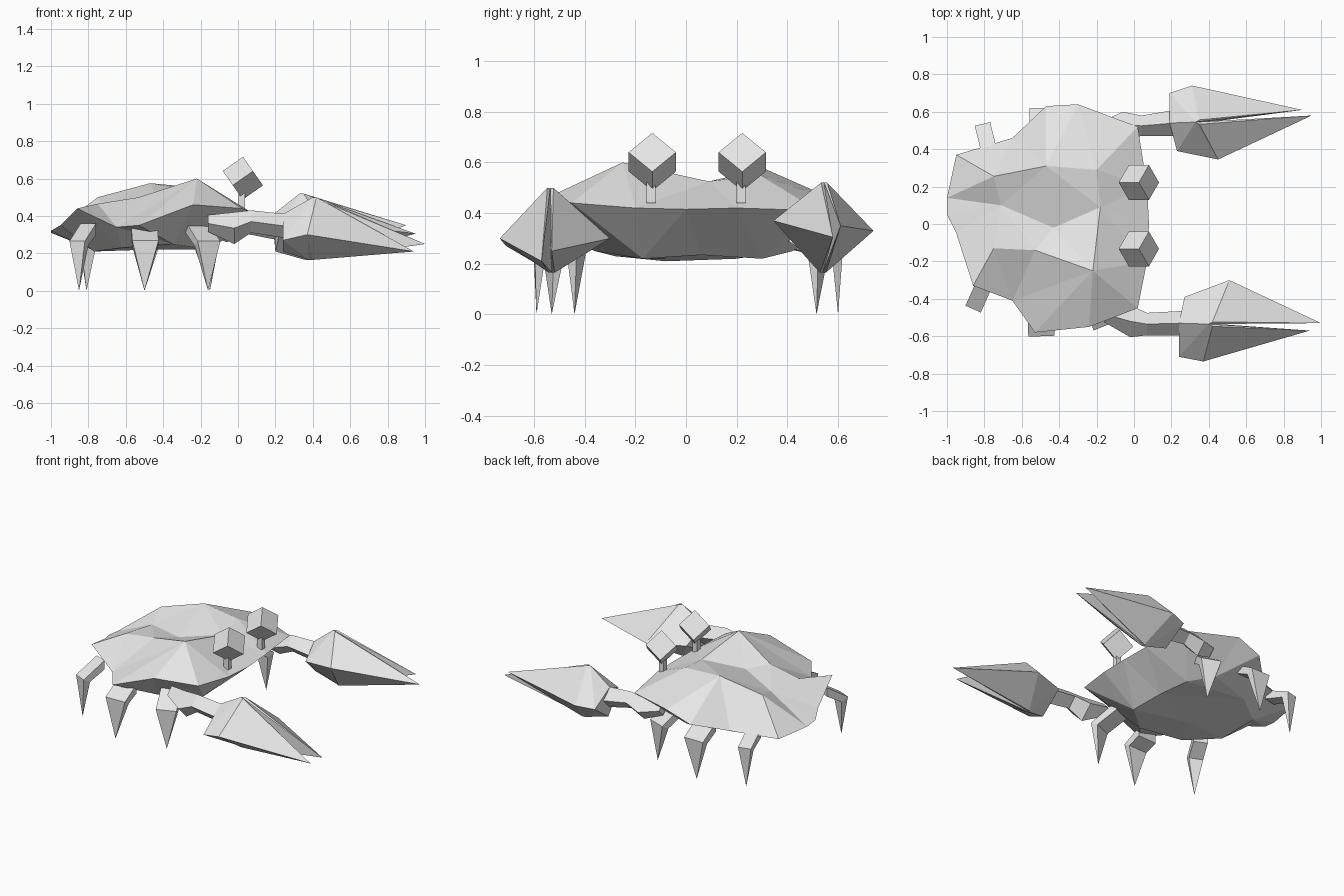
import bpy, bmesh, math
from mathutils import Vector, Matrix
from mathutils.geometry import delaunay_2d_cdt

if "Cube" in bpy.data.objects:
    bpy.data.objects.remove(bpy.data.objects["Cube"])

grey = bpy.data.materials.new("light grey")
grey.diffuse_color = (0.8, 0.8, 0.8, 1)
grey.use_nodes = True
grey.node_tree.nodes["Principled BSDF"].inputs["Base Color"].default_value = grey.diffuse_color


def finish(name, bm):
    bmesh.ops.recalc_face_normals(bm, faces=bm.faces)
    me = bpy.data.meshes.new(name)
    bm.to_mesh(me)
    bm.free()
    me.materials.append(grey)
    ob = bpy.data.objects.new(name, me)
    bpy.context.collection.objects.link(ob)
    return ob


def hull(name, pts):
    bm = bmesh.new()
    vs = [bm.verts.new(p) for p in pts]
    r = bmesh.ops.convex_hull(bm, input=vs)
    bmesh.ops.delete(bm, geom=list(set(r["geom_interior"] + r["geom_unused"])), context='VERTS')
    return finish(name, bm)


def loft(name, sections):
    # diamond cross-sections (x, y, z, radius) joined along x
    bm = bmesh.new()
    rings = [[bm.verts.new((x, y + r * a, z + r * b))
              for a, b in ((1, 0), (0, 1), (-1, 0), (0, -1))] for x, y, z, r in sections]
    for p, q in zip(rings, rings[1:]):
        for i in range(4):
            j = (i + 1) % 4
            bm.faces.new((p[i], p[j], q[j], q[i]))
    bm.faces.new(rings[0])
    bm.faces.new(rings[-1])
    return finish(name, bm)


# Shell: shared rim, with crown points above and belly points below
rim = [(0.02, .52, .41), (-.30, .64, .43), (-.47, .63, .37), (-.65, .46, .31), (-.95, .37, .30),
       (-1, .14, .31), (-1, .05, .32), (-.95, -.05, .35), (-.86, -.33, .44), (-.65, -.41, .34),
       (-.53, -.58, .35), (-.24, -.55, .46), (.02, -.45, .44), (.07, -.2, .42), (.08, 0, .415),
       (.07, .2, .42)]
crown = [(-.75, .255, .50), (-.47, .31, .575), (-.2, .29, .55), (-.71, .10, .45), (-.18, .09, .525),
         (-.43, -.02, .485), (-.75, -.13, .465), (-.53, -.14, .50), (-.22, -.25, .60)]
belly = [(-.17, .30, .22), (-.14, -.17, .22), (-.16, .06, .235), (-.3, .42, .25), (-.35, -.36, .25),
         (-.6, .33, .24), (-.62, -.28, .23), (-.78, .2, .22), (-.77, -.08, .21), (-.48, -.08, .22)]
bm = bmesh.new()
for inner in (crown, belly):
    pts = rim + inner
    n = len(rim)
    out = delaunay_2d_cdt([Vector(p[:2]) for p in pts],
                          [(i, (i + 1) % n) for i in range(n)], [], 1, 1e-5)
    vs = [bm.verts.new(pts[o[0]]) for o in out[3]]
    for f in out[2]:
        bm.faces.new([vs[i] for i in f])
bmesh.ops.remove_doubles(bm, verts=bm.verts, dist=1e-4)
finish("shell", bm)

# Eyes: tilted cubes on thin stalks
for side, y in (("right", -.133), ("left", .222)):
    bm = bmesh.new()
    m = (Matrix.Translation((.026, y, .602)) @ Matrix.Rotation(math.radians(55), 4, 'Y')
         @ Matrix.Rotation(math.radians(45), 4, 'Z'))
    bmesh.ops.create_cube(bm, size=.132, matrix=m)
    finish(side + "_eye", bm)
    bm = bmesh.new()
    m = Matrix.Translation((.02, y - .005, .495)) @ Matrix.Diagonal((.035, .035, .11, 1))
    bmesh.ops.create_cube(bm, size=1, matrix=m)
    finish(side + "_eye_stalk", bm)


# Claws: palm wedge, two pointed fingers; rings run top, outer, bottom, inner
def claw(side, base, ring, outer_tip, inner_tip):
    hull(side + "_claw_palm", base + ring)
    top, outer, bottom, inner = [Vector(p) for p in ring]
    s = .012 if outer.y > inner.y else -.012
    gap = Vector((.02, s, 0))
    back = Vector((-.03, 0, 0))
    mid = (top + bottom) / 2 + back
    hull(side + "_claw_outer_finger", [top, top + gap, outer, bottom, bottom + gap, mid, outer_tip])
    gap.y = -s
    hull(side + "_claw_inner_finger", [top, top + gap, inner, bottom, bottom + gap, mid, inner_tip])


claw("right",
     [(.24, -.53, .41), (.24, -.71, .27), (.24, -.58, .21), (.27, -.39, .31)],
     [(.40, -.535, .50), (.37, -.735, .30), (.38, -.53, .165), (.51, -.30, .30)],
     (.94, -.57, .21), (1.0, -.53, .25))
claw("left",
     [(.19, .54, .41), (.19, .70, .32), (.20, .54, .21), (.23, .39, .34)],
     [(.33, .545, .52), (.31, .74, .33), (.36, .54, .165), (.45, .345, .37)],
     (.90, .61, .35), (.95, .58, .305))

# Claw arms
loft("right_arm", [(-.16, -.48, .36, .045), (-.02, -.52, .335, .085), (.07, -.535, .37, .06),
                   (.26, -.53, .345, .065)])
loft("left_arm", [(-.18, .50, .35, .045), (-.06, .53, .33, .07), (.04, .525, .36, .055),
                  (.22, .54, .34, .07)])


# Legs: sloping box from hip to a mitred knee, then a spike to the ground
def leg(name, hip, knee, width, tip):
    hip, knee = Vector(hip), Vector(knee)
    out = (knee - hip).xy.normalized().to_3d()
    side = Vector((-out.y, out.x, 0)) * width / 2
    joint = [knee + s * side + d for s in (-1, 1) for d in (Vector(), -.045 * out - Vector((0, 0, .025)))]
    root = [hip + s * side + Vector((0, 0, h)) for s in (-1, 1) for h in (0, -.06)]
    hull(name + "_upper", root + joint)
    hull(name + "_spike", joint + [tip])


leg("right_front_leg", (-.22, -.38, .37), (-.155, -.545, .265), .13, (-.16, -.53, 0))
leg("right_middle_leg", (-.50, -.47, .335), (-.495, -.60, .268), .14, (-.50, -.59, 0))
leg("right_rear_leg", (-.80, -.32, .36), (-.86, -.455, .265), .09, (-.85, -.44, 0))
leg("left_front_leg", (-.21, .41, .36), (-.16, .545, .265), .13, (-.15, .515, 0))
leg("left_middle_leg", (-.49, .48, .35), (-.49, .62, .268), .14, (-.50, .60, 0))
leg("left_rear_leg", (-.77, .37, .33), (-.81, .535, .265), .085, (-.81, .515, 0))
